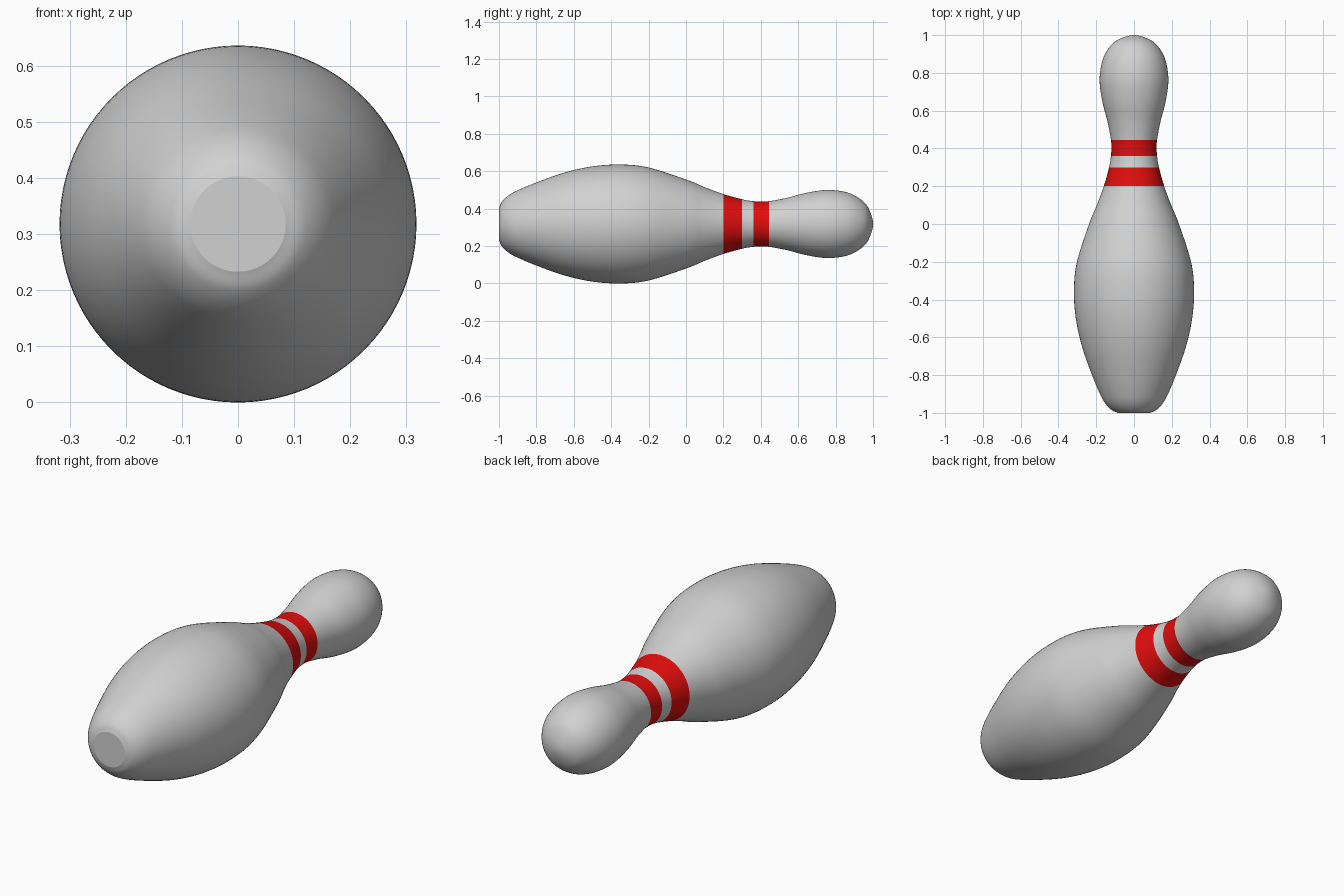
import bpy, bmesh, math
from mathutils import Vector

cube = bpy.data.objects.get("Cube")
if cube:
    bpy.data.objects.remove(cube)

AXIS_Z = 0.318
SIDES = 96
STEPS = 6


def material(name, rgb):
    m = bpy.data.materials.new(name)
    m.use_nodes = True
    colour = (*rgb, 1)
    m.diffuse_color = colour
    m.node_tree.nodes["Principled BSDF"].inputs["Base Color"].default_value = colour
    return m


# Pin outline: distance along the axis, radius
outline = [(-1, .085), (-.985, .118), (-.95, .152), (-.9, .18), (-.8, .222),
           (-.65, .275), (-.5, .308), (-.35, .318), (-.2, .302), (0, .238),
           (.1, .197), (.2, .16), (.3, .132), (.36, .122), (.4, .12),
           (.445, .122), (.54, .14), (.65, .168), (.76, .182), (.86, .169),
           (.93, .135), (.975, .086), (1, 0)]
bands = [(.2, .3), (.36, .445)]


def smooth_path(points):
    """Catmull-Rom curve through the outline, mirrored over the axis at the tip."""
    p = [Vector(q) for q in points]
    p = [2 * p[0] - p[1]] + p + [Vector((p[-2].x, -p[-2].y))]
    path = []
    for a, b, c, d in zip(p, p[1:], p[2:], p[3:]):
        for i in range(STEPS):
            t = i / STEPS
            path.append(0.5 * (2 * b + (c - a) * t
                               + (2 * a - 5 * b + 4 * c - d) * t ** 2
                               + (3 * b - a - 3 * c + d) * t ** 3))
    return path


# Lathe the outline around the lying axis
bm = bmesh.new()
rings = []
for y, r in smooth_path(outline):
    ring = []
    for k in range(SIDES):
        a = math.tau * k / SIDES
        ring.append(bm.verts.new((r * math.cos(a), y, AXIS_Z + r * math.sin(a))))
    rings.append(ring)
tip = bm.verts.new((0, 1, AXIS_Z))
base = bm.faces.new(rings[0])
for k in range(SIDES):
    n = (k + 1) % SIDES
    for lo, hi in zip(rings, rings[1:]):
        bm.faces.new((lo[k], lo[n], hi[n], hi[k]))
    bm.faces.new((rings[-1][k], rings[-1][n], tip))
bmesh.ops.recalc_face_normals(bm, faces=bm.faces)

# Red neck bands, flat base, smooth body
for f in bm.faces:
    y = f.calc_center_median().y
    f.material_index = int(any(lo < y < hi for lo, hi in bands))
    f.smooth = f is not base
for e in base.edges:
    e.smooth = False

mesh = bpy.data.meshes.new("bowling_pin")
bm.to_mesh(mesh)
bm.free()
mesh.materials.append(material("pin_white", (.64, .64, .64)))
mesh.materials.append(material("band_red", (.75, .004, .004)))
pin = bpy.data.objects.new("bowling_pin", mesh)
bpy.context.collection.objects.link(pin)
